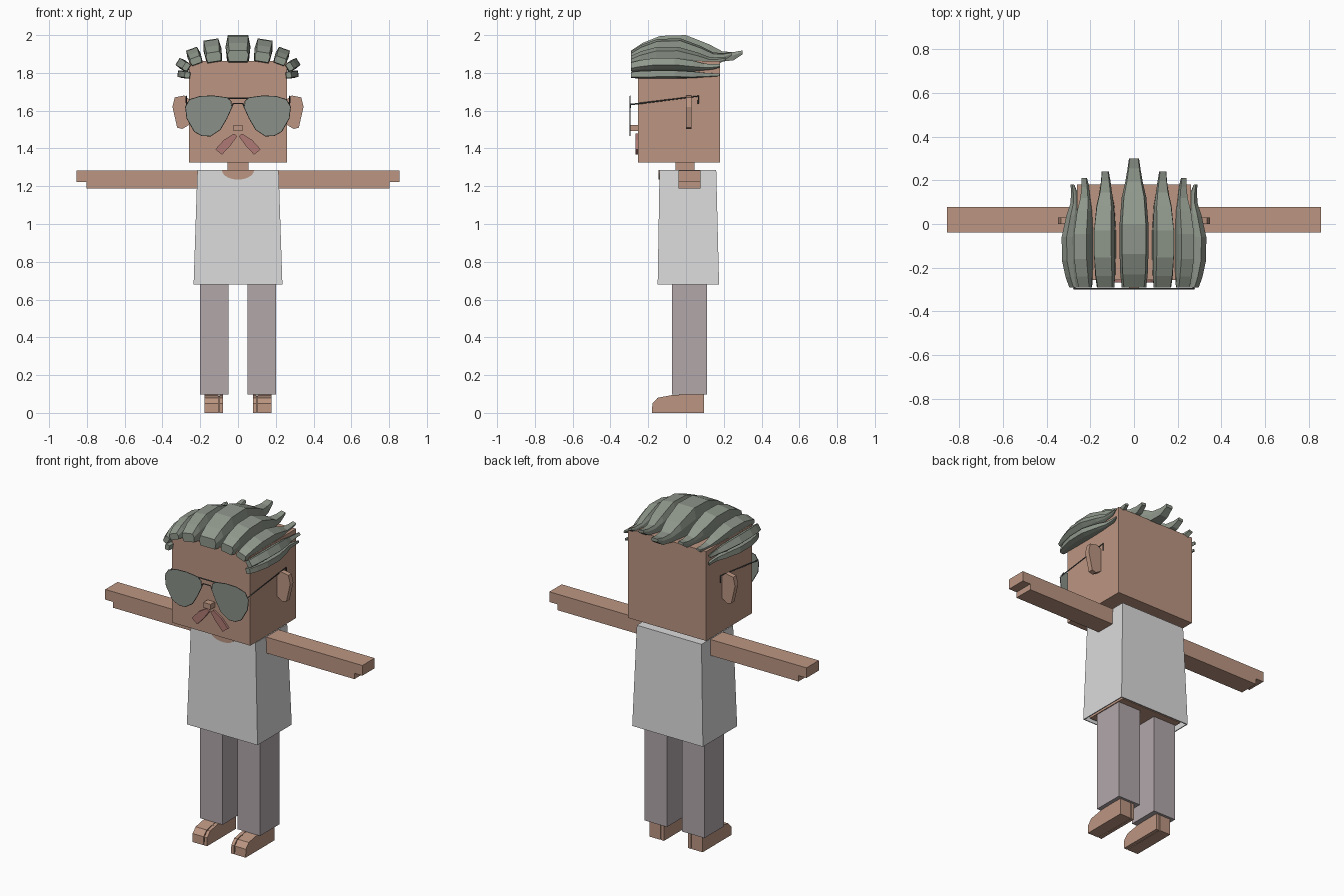
import bpy, bmesh, math
from mathutils import Matrix, Vector

cube = bpy.data.objects.get("Cube")
if cube:
    bpy.data.objects.remove(cube, do_unlink=True)


def material(name, *rgb):
    col = [(c / 255 / 12.92) if c < 11 else ((c / 255 + 0.055) / 1.055) ** 2.4 for c in rgb] + [1]
    m = bpy.data.materials.new(name)
    m.use_nodes = True
    m.diffuse_color = col
    m.node_tree.nodes["Principled BSDF"].inputs["Base Color"].default_value = col
    return m


SKIN = material("skin", 188, 150, 130)
HAIR = material("grey green hair", 143, 151, 139)
SHIRT = material("pale grey shirt", 219, 219, 219)
TROUSERS = material("mauve trousers", 178, 167, 170)
LENS = material("grey green lens", 138, 145, 137)
FRAME = material("dark frame", 85, 88, 85)
LIPS = material("dusky red lips", 175, 122, 117)


def finish(name, bm, mat):
    bmesh.ops.recalc_face_normals(bm, faces=bm.faces)
    me = bpy.data.meshes.new(name)
    bm.to_mesh(me)
    bm.free()
    me.materials.append(mat)
    ob = bpy.data.objects.new(name, me)
    bpy.context.collection.objects.link(ob)
    return ob


def loft(name, rings, mat, cap_start=True):
    """Skin a list of point rings and close the ends."""
    bm = bmesh.new()
    rows = [[bm.verts.new(p) for p in ring] for ring in rings]
    n = len(rows[0])
    for a, b in zip(rows, rows[1:]):
        for i in range(n):
            j = (i + 1) % n
            bm.faces.new((a[i], a[j], b[j], b[i]))
    if cap_start:
        bm.faces.new(rows[0])
    bm.faces.new(rows[-1])
    return finish(name, bm, mat)


def rect(x0, x1, y0, y1, z):
    return [(x0, y0, z), (x1, y0, z), (x1, y1, z), (x0, y1, z)]


def box(name, x, y, z, mat):
    return loft(name, [rect(*x, *y, z[0]), rect(*x, *y, z[1])], mat)


def plate(name, points, y0, y1, mat):
    """Outline in x and z, given depth along y."""
    return loft(name, [[(x, y, z) for x, z in points] for y in (y0, y1)], mat)


def side_profile(name, points, x0, x1, mat):
    """Outline in y and z, given width along x."""
    return loft(name, [[(x, y, z) for y, z in points] for x in (x0, x1)], mat)


def wire(name, points, mat, radius=0.004, closed=False):
    cu = bpy.data.curves.new(name, "CURVE")
    cu.dimensions = "3D"
    cu.bevel_depth = radius
    cu.bevel_resolution = 0
    cu.use_fill_caps = True
    sp = cu.splines.new("POLY")
    sp.points.add(len(points) - 1)
    for p, q in zip(sp.points, points):
        p.co = (*q, 1)
    sp.use_cyclic_u = closed
    cu.materials.append(mat)
    ob = bpy.data.objects.new(name, cu)
    bpy.context.collection.objects.link(ob)
    return ob


# Head, neck and body
box("head", (-0.26, 0.26), (-0.255, 0.18), (1.325, 1.862), SKIN)
box("neck", (-0.055, 0.055), (-0.055, 0.045), (1.25, 1.33), SKIN)
box("torso", (-0.205, 0.205), (-0.13, 0.15), (0.69, 1.27), SKIN)
shirt = loft("shirt", [rect(-0.235, 0.235, -0.15, 0.175, 0.68),
                       rect(-0.215, 0.215, -0.14, 0.16, 1.285)], SHIRT, cap_start=False)
thick = shirt.modifiers.new("cloth", "SOLIDIFY")
thick.thickness = 0.008
thick.offset = -1

# Neckline on the shirt front and top
arc = [math.pi * i / 10 for i in range(11)]
plate("neckline_front", [(0.085 * math.cos(a), 1.285 - 0.05 * math.sin(a)) for a in arc],
      -0.145, -0.138, SKIN)
loft("neckline_top", [[(0.085 * math.cos(a), -0.143 + 0.2 * math.sin(a), z) for a in arc]
                      for z in (1.28, 1.287)], SKIN)

# Nose
box("nose", (-0.024, 0.024), (-0.295, -0.25), (1.493, 1.525), SKIN)

# Outlines of the mirrored flat parts, for the +x side
LENS_OUTLINE = [(0.06, 1.668), (0.13, 1.677), (0.2, 1.675), (0.255, 1.658), (0.277, 1.62),
                (0.27, 1.56), (0.23, 1.49), (0.19, 1.468), (0.145, 1.467), (0.095, 1.5),
                (0.06, 1.56), (0.035, 1.615), (0.038, 1.65)]
EAR_OUTLINE = [(0.25, 1.655), (0.285, 1.68), (0.335, 1.67), (0.347, 1.62), (0.322, 1.51),
               (0.295, 1.503), (0.25, 1.53)]
LIP_OUTLINE = [(0.022, 1.478), (0.075, 1.445), (0.12, 1.395), (0.085, 1.367), (0.04, 1.415),
               (0.004, 1.465)]
FOOT_OUTLINE = [(-0.18, 0), (0.095, 0), (0.095, 0.1), (-0.07, 0.095), (-0.15, 0.08),
                (-0.178, 0.05)]

# Hair lock shape: length fraction, underside, top, width
LOCK = [(0, 0, 0.42, 0.85), (0.1, -0.05, 0.7, 0.95), (0.26, -0.1, 0.97, 1), (0.49, -0.1, 1, 1),
        (0.7, -0.05, 0.65, 0.85), (0.82, 0, 0.38, 0.6), (0.92, 0.05, 0.36, 0.45),
        (1, 0.28, 0.42, 0.35)]


def lock(name, x, z, tilt, half, height, tip):
    turn = Matrix.Rotation(math.radians(tilt), 3, "Y")
    rings = []
    for t, low, top, w in LOCK:
        y = -0.29 + t * (tip + 0.29)
        low, top, w = low * height, top * height, w * half
        mid = low + (top - low) * 0.6
        section = [(-w * 0.85, low), (w * 0.85, low), (w, mid), (w * 0.82, top),
                   (-w * 0.82, top), (-w, mid)]
        rings.append([turn @ Vector((a, y, b)) + Vector((x, 0, z)) for a, b in section])
    loft(name, rings, HAIR)


lock("hair_crown", 0, 1.86, 0, 0.066, 0.14, 0.3)
LOCKS = [(0.125, 1.86, 9, 0.048, 0.118, 0.24), (0.217, 1.848, 20, 0.037, 0.085, 0.21),
         (0.262, 1.825, 58, 0.026, 0.068, 0.18), (0.255, 1.787, 82, 0.02, 0.065, 0.178)]

for s, side in ((1, "left"), (-1, "right")):
    def flip(points):
        return [(s * p[0], *p[1:]) for p in points]

    def span(a, b):
        return tuple(sorted((s * a, s * b)))

    # Arms with a shorter lower step at the hand
    box(side + "_hand", span(0.79, 0.855), (-0.04, 0.077), (1.222, 1.283), SKIN)
    box(side + "_arm", span(0.2, 0.802), (-0.04, 0.077), (1.187, 1.283), SKIN)

    # Legs and feet, big toe split off
    box(side + "_trouser_leg", span(0.05, 0.2), (-0.075, 0.11), (0.097, 0.7), TROUSERS)
    side_profile(side + "_foot", FOOT_OUTLINE, s * 0.104, s * 0.177, SKIN)
    side_profile(side + "_big_toe", FOOT_OUTLINE, s * 0.08, s * 0.099, SKIN)
    box(side + "_foot_join", span(0.09, 0.11), (-0.1, 0.09), (0.002, 0.09), SKIN)

    # Face
    plate(side + "_ear", flip(EAR_OUTLINE), 0, 0.03, SKIN)
    plate(side + "_lip", flip(LIP_OUTLINE), -0.268, -0.25, LIPS)

    # Glasses
    plate(side + "_lens", flip(LENS_OUTLINE), -0.299, -0.293, LENS)
    wire(side + "_lens_rim", flip([(x, -0.296, z) for x, z in LENS_OUTLINE]), FRAME, 0.003, True)
    wire(side + "_temple", flip([(0.272, -0.296, 1.632), (0.275, 0.065, 1.677),
                                 (0.275, 0.066, 1.635)]), FRAME)

    # Side hair
    for i, (x, z, tilt, half, height, tip) in enumerate(LOCKS, 1):
        lock(f"{side}_hair_lock_{i}", s * x, z, s * tilt, half, height, tip)

# Glasses bridge
wire("glasses_brow_bar", [(-0.07, -0.296, 1.667), (0.07, -0.296, 1.667)], FRAME)
wire("glasses_bridge", [(-0.036, -0.296, 1.615), (-0.025, -0.296, 1.638),
                        (0.025, -0.296, 1.638), (0.036, -0.296, 1.615)], FRAME)
